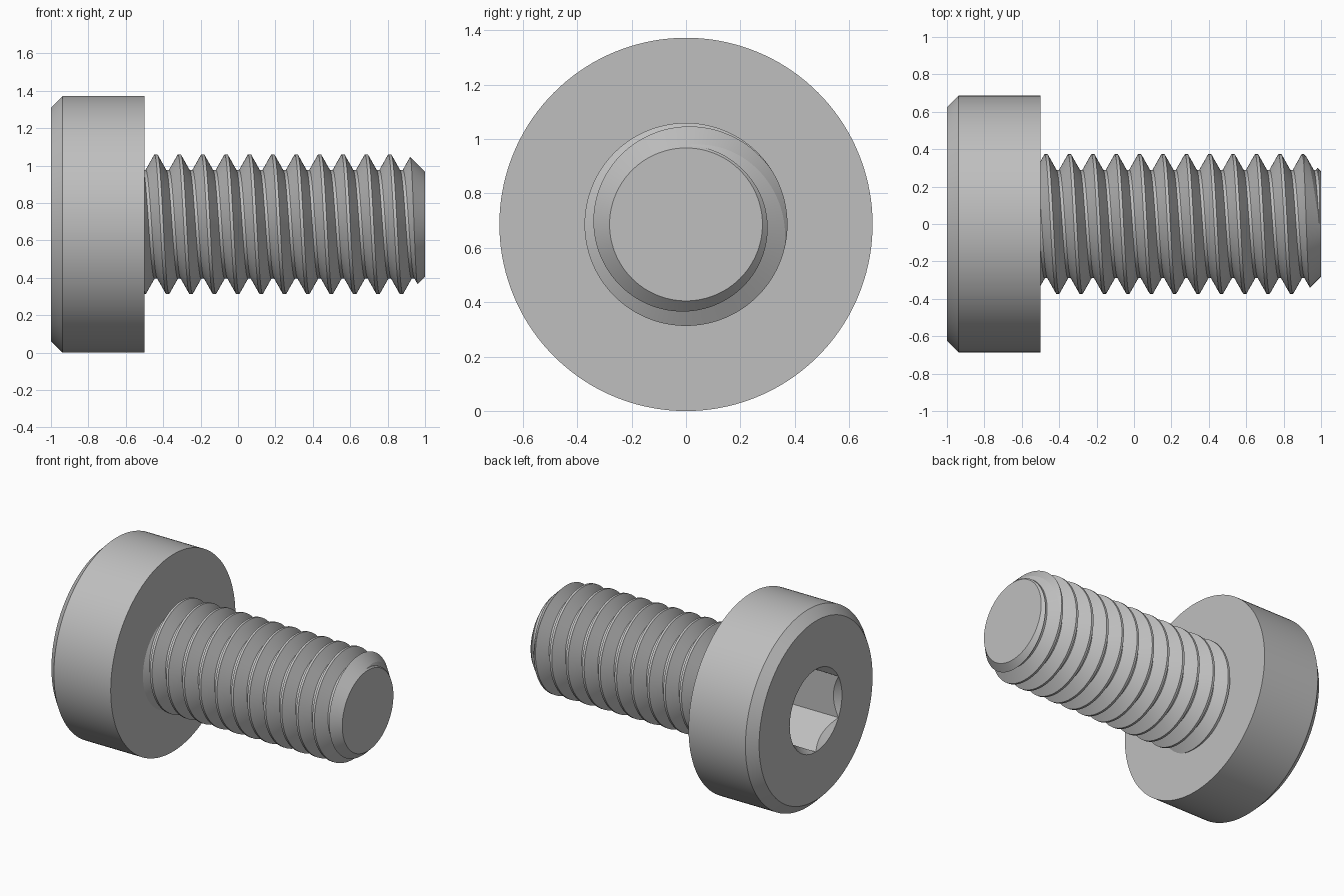
import bpy
import bmesh
from math import cos, sin, pi, radians, floor

cube = bpy.data.objects.get("Cube")
if cube:
    bpy.data.objects.remove(cube)

SEGMENTS = 144
AXIS_Z = 0.686           # height of the screw axis

steel = bpy.data.materials.new("grey steel")
steel.use_nodes = True
grey = (0.52, 0.52, 0.52, 1)
steel.diffuse_color = grey
steel.node_tree.nodes["Principled BSDF"].inputs["Base Color"].default_value = grey


def skin(name, columns):
    """Join columns of (x, radius) points, spread round the x axis, into a closed solid."""
    bm = bmesh.new()
    grid = []
    for i, column in enumerate(columns):
        a = 2 * pi * i / SEGMENTS
        grid.append([bm.verts.new((x, r * cos(a), r * sin(a))) for x, r in column])
    for left, right in zip(grid, grid[1:]):
        for j in range(len(left) - 1):
            bm.faces.new((left[j], right[j], right[j + 1], left[j + 1]))
    bmesh.ops.remove_doubles(bm, verts=bm.verts, dist=1e-5)
    rim = [e for e in bm.edges if e.is_boundary]
    bmesh.ops.holes_fill(bm, edges=rim, sides=0)
    bmesh.ops.recalc_face_normals(bm, faces=bm.faces)
    mesh = bpy.data.meshes.new(name)
    bm.to_mesh(mesh)
    bm.free()
    mesh.materials.append(steel)
    obj = bpy.data.objects.new(name, mesh)
    obj.location.z = AXIS_Z
    bpy.context.collection.objects.link(obj)
    bpy.ops.object.select_all(action='DESELECT')
    obj.select_set(True)
    bpy.context.view_layer.objects.active = obj
    bpy.ops.object.shade_smooth_by_angle(angle=radians(14))
    return obj


# Head: chamfered disc with a countersunk hexagonal socket
HEAD_R, CORNER_R, SOCKET_DEPTH = 0.686, 0.287, 0.375


def head_column(a):
    sixth = pi / 3
    hexagon = CORNER_R * cos(sixth / 2) / cos((a + sixth / 2) % sixth - sixth / 2)
    return [(-0.5, HEAD_R), (-0.938, HEAD_R), (-1, HEAD_R - 0.062),
            (-1, CORNER_R), (-1 + CORNER_R - hexagon, hexagon),
            (-1 + SOCKET_DEPTH, hexagon)]


skin("screw_head", [head_column(2 * pi * i / SEGMENTS) for i in range(SEGMENTS + 1)])

# Shank: right-handed helical thread with a chamfered tip
PITCH, CREST_R, ROOT_R, HALF_FLAT = 0.125, 0.373, 0.29, 0.008
START, END, FIRST_CREST, TIP_R = -0.505, 1.0, -0.47, 0.281
SLOPE = (CREST_R - ROOT_R) / (PITCH / 2 - 2 * HALF_FLAT)


def thread_radius(x, turn):
    u = (x - FIRST_CREST) / PITCH - turn
    distance = abs(u - floor(u + 0.5)) * PITCH
    return min(CREST_R, max(ROOT_R, CREST_R - (distance - HALF_FLAT) * SLOPE))


def chamfer_radius(x):
    return TIP_R + (END - x)


def thread_column(turn):
    corners = (-HALF_FLAT, HALF_FLAT, PITCH / 2 - HALF_FLAT, PITCH / 2 + HALF_FLAT)
    xs = [min(END, max(START, FIRST_CREST + PITCH * (turn + k) + c))
          for k in range(-2, 14) for c in corners]
    points = []
    for x0, x1 in zip(xs, xs[1:]):
        # One extra point per piece, placed where the tip chamfer crosses it
        d0 = thread_radius(x0, turn) - chamfer_radius(x0)
        d1 = thread_radius(x1, turn) - chamfer_radius(x1)
        t = d0 / (d0 - d1) if d0 * d1 < 0 else 0.5
        points += [x0, x0 + (x1 - x0) * t]
    points.append(xs[-1])
    return [(x, min(thread_radius(x, turn), chamfer_radius(x))) for x in points]


skin("threaded_shank", [thread_column(i / SEGMENTS) for i in range(SEGMENTS + 1)])
